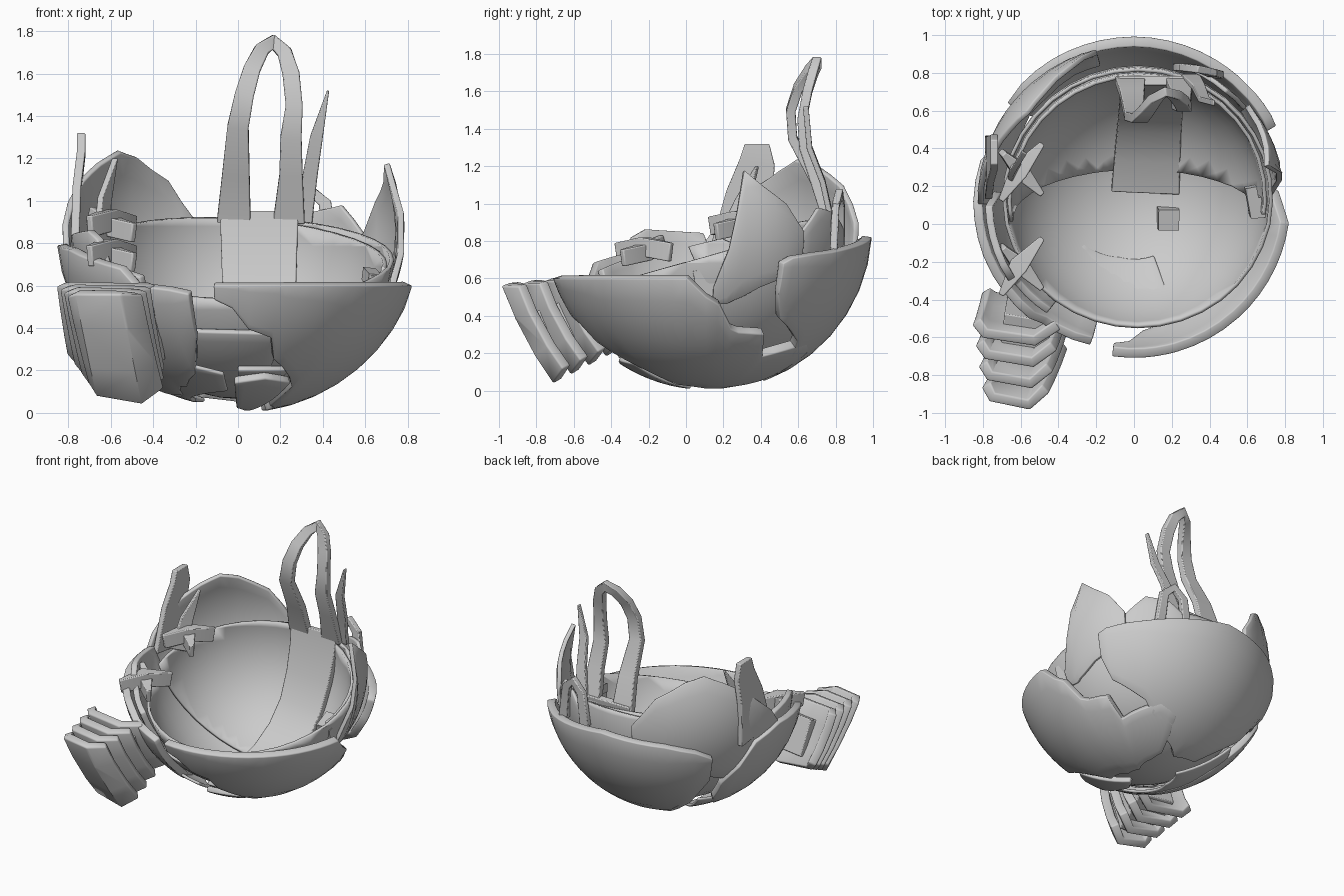
import bpy, bmesh, math
from mathutils import Vector as V

if "Cube" in bpy.data.objects:
    bpy.data.objects.remove(bpy.data.objects["Cube"])

CX, CY, CZ = 0.0, 0.12, 0.875


def finish(name, bm, thick=0, offset=-1, bevel=0):
    me = bpy.data.meshes.new(name)
    bm.to_mesh(me)
    bm.free()
    ob = bpy.data.objects.new(name, me)
    bpy.context.collection.objects.link(ob)
    if thick:
        m = ob.modifiers.new("thickness", 'SOLIDIFY')
        m.thickness, m.offset = thick, offset
    if bevel:
        m = ob.modifiers.new("edge", 'BEVEL')
        m.width, m.segments = bevel, 2
        m.limit_method, m.angle_limit = 'ANGLE', math.radians(50)
    bpy.ops.object.select_all(action='DESELECT')
    bpy.context.view_layer.objects.active = ob
    ob.select_set(True)
    bpy.ops.object.shade_smooth_by_angle(angle=math.radians(40))
    return ob


def patch(name, R, stations, thick=0.04, rows=7, bevel=0.008):
    """Jagged piece of a sphere; stations are (azimuth, top z, bottom z)."""
    st = []
    for a, b in zip(stations, stations[1:]):
        n = max(1, round((b[0] - a[0]) / 6))
        st += [[p + (q - p) * i / n for p, q in zip(a, b)] for i in range(n)]
    st.append(stations[-1])
    bm = bmesh.new()
    cols = []
    for az, top, bot in st:
        pt, pb = [math.acos(max(-1, min(0.999, (CZ - z) / R))) for z in (top, bot)]
        a, col = math.radians(az), []
        for j in range(rows + 1):
            p = pb + (pt - pb) * j / rows
            r = R * math.sin(p)
            col.append(bm.verts.new((CX + r * math.cos(a), CY + r * math.sin(a), CZ - R * math.cos(p))))
        cols.append(col)
    for c, d in zip(cols, cols[1:]):
        for j in range(rows):
            bm.faces.new((c[j], d[j], d[j + 1], c[j + 1]))
    return finish(name, bm, thick, -1, bevel)


def ribbon(name, pts, widths, depth, ref):
    """Flat bar swept along points with changing width."""
    pts, ref, bm, rings = [V(p) for p in pts], V(ref).normalized(), bmesh.new(), []
    for i, p in enumerate(pts):
        t = (pts[min(i + 1, len(pts) - 1)] - pts[max(i - 1, 0)]).normalized()
        s = t.cross(ref).normalized()
        n = s.cross(t) * depth / 2
        s = s * widths[i] / 2
        rings.append([bm.verts.new(q) for q in (p - s - n, p + s - n, p + s + n, p - s + n)])
    for a, b in zip(rings, rings[1:]):
        for k in range(4):
            bm.faces.new((a[k], a[(k + 1) % 4], b[(k + 1) % 4], b[k]))
    bm.faces.new(rings[0])
    bm.faces.new(rings[-1])
    bmesh.ops.recalc_face_normals(bm, faces=bm.faces)
    return finish(name, bm, bevel=0.006)


def inner_shell(name, R, planes):
    bm = bmesh.new()
    bmesh.ops.create_uvsphere(bm, u_segments=36, v_segments=22, radius=R)
    bmesh.ops.translate(bm, verts=bm.verts, vec=(0.02, 0.12, 0.785))
    for co, no in planes:
        bmesh.ops.bisect_plane(bm, geom=bm.verts[:] + bm.edges[:] + bm.faces[:],
                               plane_co=co, plane_no=no, clear_outer=True)
    return finish(name, bm, 0.02)


def block(name, loc, size, turn=0):
    bpy.ops.mesh.primitive_cube_add(size=1, location=loc, rotation=(0.2, 0.1, turn))
    ob = bpy.context.object
    ob.name, ob.scale = name, size
    return ob


# inner bowl and thicker rear lining
inner_shell("inner_bowl", 0.72, [((0, 0.12, 0.72), (0, -0.28, 1))])
inner_shell("rear_lining", 0.69, [((0, 0.12, 0.75), (0.07, -0.25, 1)),
                                  ((0, 0.3, 0.1), (0, -1, -0.43))])
patch("front_under_layer", 0.8, [(-140, 0.4, 0.16), (-105, 0.38, 0.14), (-70, 0.37, 0.14)], 0.03)

# broken outer plates
patch("right_plate", 0.875, [
    (-98, .60, .53), (-92, .60, .49), (-86, .60, .39), (-77, .60, .35), (-74, .60, .25),
    (-55, .60, .12), (-48, .60, .03), (-8, .60, .01), (-1, .50, .01), (4, .46, .01),
    (10, .33, .01), (14, .31, .01), (27, .3, .01), (33, .18, .01), (60, .25, .03),
    (72, .2, .05)], 0.055)
patch("back_plate", 0.875, [
    (28, .68, .52), (32, .71, .38), (42, .73, .31), (50, .74, .26), (60, .76, .12),
    (90, .82, .05), (120, .78, .07), (134, .73, .25), (142, .67, .48)], 0.055)
patch("left_plate", 0.857, [
    (150, .42, .25), (158, .55, .15), (165, .72, .12), (180, .79, .1), (200, .77, .08), (215, .72, .08),
    (228, .68, .12), (233, .60, .12), (246, .58, .18), (253, .56, .34)], 0.05)
patch("left_lower_plate", 0.85, [(140, .25, .05), (190, .2, .05), (245, .22, .09), (262, .18, .1)], 0.02)
patch("bottom_tab", 0.872, [(-92, .14, .02), (-75, .16, .01), (-58, .14, .01)], 0.04)
patch("bottom_tab_step", 0.83, [(-90, .2, .13), (-74, .2, .13), (-60, .2, .13)], 0.03)

# torn upper shards
patch("left_back_shard", 0.83, [
    (104, .90, .55), (115, 1.1, .55), (130, 1.21, .5), (140, 1.24, .5), (150, 1.18, .45),
    (160, 1.1, .45), (168, 1.0, .4), (176, .9, .4), (181, .8, .4)], 0.03)
ribbon("left_tall_shard", [(-.77, .3, .75), (-.76, .34, 1.05), (-.74, .38, 1.22), (-.74, .38, 1.32)],
       [.34, .25, .19, .13], .04, (1, 0, 0))
patch("right_shard", 0.8, [
    (2, .55, .46), (8, .76, .46), (11, .95, .48), (15, 1.18, .5), (22, 1.1, .55),
    (32, 1.0, .6), (40, .85, .65)], 0.03)
patch("left_wall_panel", 0.79, [
    (176, .62, .4), (182, .84, .4), (206, .86, .4), (212, .82, .4), (215, .7, .4),
    (232, .64, .4)], 0.04)
patch("back_right_shard", 0.78, [(40, .85, .5), (50, .98, .5), (62, .95, .6), (70, .85, .6)], 0.025)

# strap rising out of the bowl, ending in a looped handle
ribbon("strap", [(.06, .17, .11), (.07, .34, .17), (.08, .5, .28), (.09, .62, .43), (.1, .69, .62),
                 (.1, .74, .8), (.1, .76, .95)], [.36, .35, .34, .34, .35, .36, .37], .05, (0, -1, 1))
ribbon("handle_loop", [(-.02, .76, .9), (-.01, .69, 1.12), (.0, .57, 1.35), (.03, .56, 1.5),
                       (.065, .6, 1.62), (.11, .66, 1.71), (.165, .70, 1.75), (.22, .68, 1.70),
                       (.25, .65, 1.6), (.265, .62, 1.45), (.25, .63, 1.3), (.25, .69, 1.12), (.24, .76, .9)],
       [.16, .13, .1, .09, .08, .07, .07, .07, .08, .08, .1, .11, .15], .05, (0, -1, 0))
ribbon("rear_blade", [(.30, .78, .9), (.34, .73, 1.12), (.37, .66, 1.3), (.425, .64, 1.52)],
       [.1, .07, .06, .01], .03, (0, -1, 0))
ribbon("rear_arch", [(.24, .83, .75), (.27, .83, .98), (.34, .82, 1.05), (.41, .8, .99), (.44, .79, .75)],
       [.07, .06, .06, .06, .07], .04, (0, -1, 0))

# small claws and splinters on the left rim
ribbon("left_splinter", [(-.64, .22, .8), (-.63, .3, 1.0), (-.58, .38, 1.2)], [.12, .09, .01], .03, (1, -.6, 0))
for i, (y, z) in enumerate([(.28, .88), (-.22, .74)]):
    ribbon(f"claw_{i}", [(-.70, y - .15, z), (-.61, y, z + .03), (-.49, y + .14, z)],
           [.03, .1, .03], .1, (0, 0, 1))
    ribbon(f"claw_cross_{i}", [(-.70, y + .1, z + .05), (-.6, y, z), (-.49, y - .12, z - .03)],
           [.03, .09, .03], .09, (0, 0, 1))

# loose blocks
block("floor_block", (.18, .03, .12), (.11, .11, .1))
block("right_block", (.66, .1, .58), (.1, .11, .15), .1)
block("right_block_top", (.63, .12, .64), (.06, .16, .06), .2)

# stacked armour segments hanging at the front left
n, up = V((-.06, -.87, -.46)).normalized(), V((0, -.47, .88))
for i in range(4):
    t = i / 3
    c = V((-.585 - .02 * t, -.865 + .31 * t, .29 + .09 * t))
    w, h = .18 + .055 * t, .295 - .06 * t
    bm = bmesh.new()
    grid = []
    for u, back, s in [(-1, .1, .78), (-.75, .04, .93), (.45, 0, 1), (1, .08, .85)]:
        grid.append([bm.verts.new(c + V((u * w, 0, 0)) + up * (v * h * s) - n * (back + .02 * v * v) +
                                  V((-.05 * v * (1 - .5 * t), 0, 0))) for v in (-1, -.4, .4, 1)])
    for a, b in zip(grid, grid[1:]):
        for j in range(3):
            bm.faces.new((a[j], b[j], b[j + 1], a[j + 1]))
    finish(f"segment_{i}", bm, .06, -1, .01)
ribbon("segment_core", [(-.58, -.76, .3), (-.58, -.62, .35), (-.55, -.45, .42)], [.2, .24, .26], .26, (0, 0, 1))
